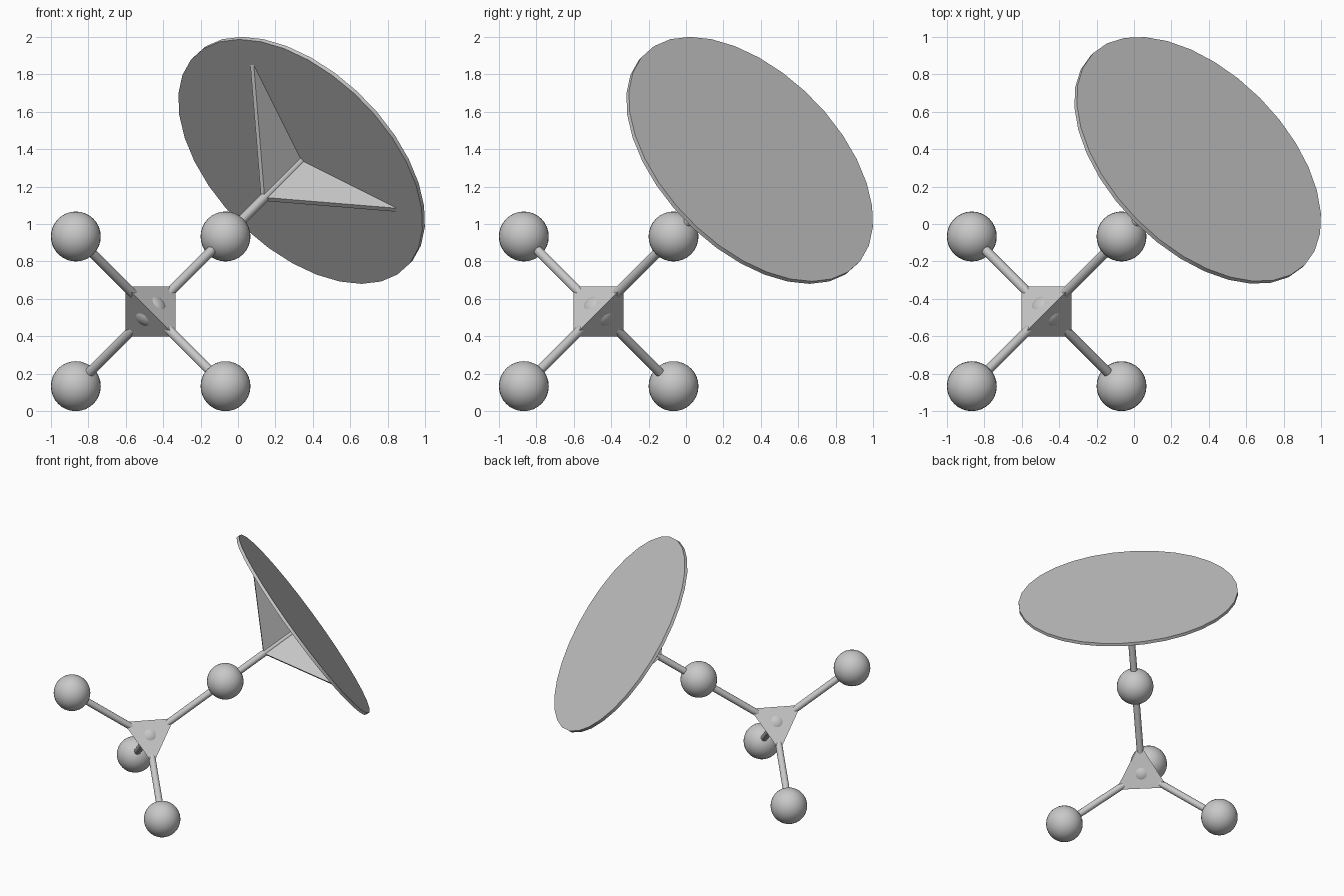
import bpy, bmesh, math
from mathutils import Vector

cube = bpy.data.objects.get("Cube")
if cube:
    bpy.data.objects.remove(cube, do_unlink=True)

U = 2 / 15                                   # ball radius, the unit of the design
HUB = Vector((-3.5 * U, -3.5 * U, 1 - 3.5 * U))
CORNERS = {"dish": Vector((1, 1, 1)), "left": Vector((1, -1, -1)),
           "back": Vector((-1, 1, -1)), "front": Vector((-1, -1, 1))}
AXIS = CORNERS["dish"].normalized()
DISH = HUB + CORNERS["dish"] * 6 * U         # centre of the dish's rear face
ROD_RADIUS = 0.19 * U

grey = bpy.data.materials.new("plain_grey")
grey.use_nodes = True
grey.diffuse_color = (0.58, 0.58, 0.58, 1)
grey.node_tree.nodes["Principled BSDF"].inputs["Base Color"].default_value = grey.diffuse_color


def finish(obj, name, smooth=True):
    obj.name = obj.data.name = name
    obj.data.materials.append(grey)
    if smooth:
        bpy.ops.object.shade_smooth_by_angle(angle=math.radians(40))
    return obj


def ball(name, centre, radius):
    bpy.ops.mesh.primitive_uv_sphere_add(segments=32, ring_count=16, radius=radius, location=centre)
    return finish(bpy.context.object, name)


def cylinder(name, start, end, radius, sides):
    span = end - start
    bpy.ops.mesh.primitive_cylinder_add(vertices=sides, radius=radius, depth=span.length,
                                        location=(start + end) / 2)
    obj = bpy.context.object
    obj.rotation_euler = span.to_track_quat('Z', 'Y').to_euler()
    return finish(obj, name)


def mesh_object(name, bm):
    bmesh.ops.recalc_face_normals(bm, faces=bm.faces)
    mesh = bpy.data.meshes.new(name)
    bm.to_mesh(mesh)
    bm.free()
    obj = bpy.data.objects.new(name, mesh)
    bpy.context.collection.objects.link(obj)
    return finish(obj, name, smooth=False)


# Tetrahedral hub with a core ball bulging through its faces
bm = bmesh.new()
for corner in CORNERS.values():
    bm.verts.new(HUB + corner * U)
bmesh.ops.convex_hull(bm, input=bm.verts)
mesh_object("hub", bm)
ball("hub_core", HUB, 0.66 * U)

# Four rods, each ending in a ball
for label, corner in CORNERS.items():
    tip = HUB + corner * 3 * U
    cylinder(label + "_rod", HUB, tip, ROD_RADIUS, 16)
    ball(label + "_ball", tip, U)

# Flat round dish on its mast
cylinder("dish_mast", HUB + CORNERS["dish"] * 3 * U, DISH, ROD_RADIUS, 16)
cylinder("dish_plate", DISH, DISH + AXIS * 0.175 * U, 6 * U, 32)

# Three triangular fins bracing the dish against the mast
for label in ("left", "back", "front"):
    corner = CORNERS[label]
    outward = (corner - AXIS * corner.dot(AXIS)).normalized()
    side = AXIS.cross(outward) * 0.1 * U
    profile = (DISH, DISH + outward * 4.75 * U, DISH - CORNERS["dish"] * 1.5 * U)
    bm = bmesh.new()
    face = bm.faces.new([bm.verts.new(p - side) for p in profile])
    wall = bmesh.ops.extrude_face_region(bm, geom=[face])["geom"]
    bmesh.ops.translate(bm, vec=side * 2,
                        verts=[v for v in wall if isinstance(v, bmesh.types.BMVert)])
    mesh_object(label + "_fin", bm)
